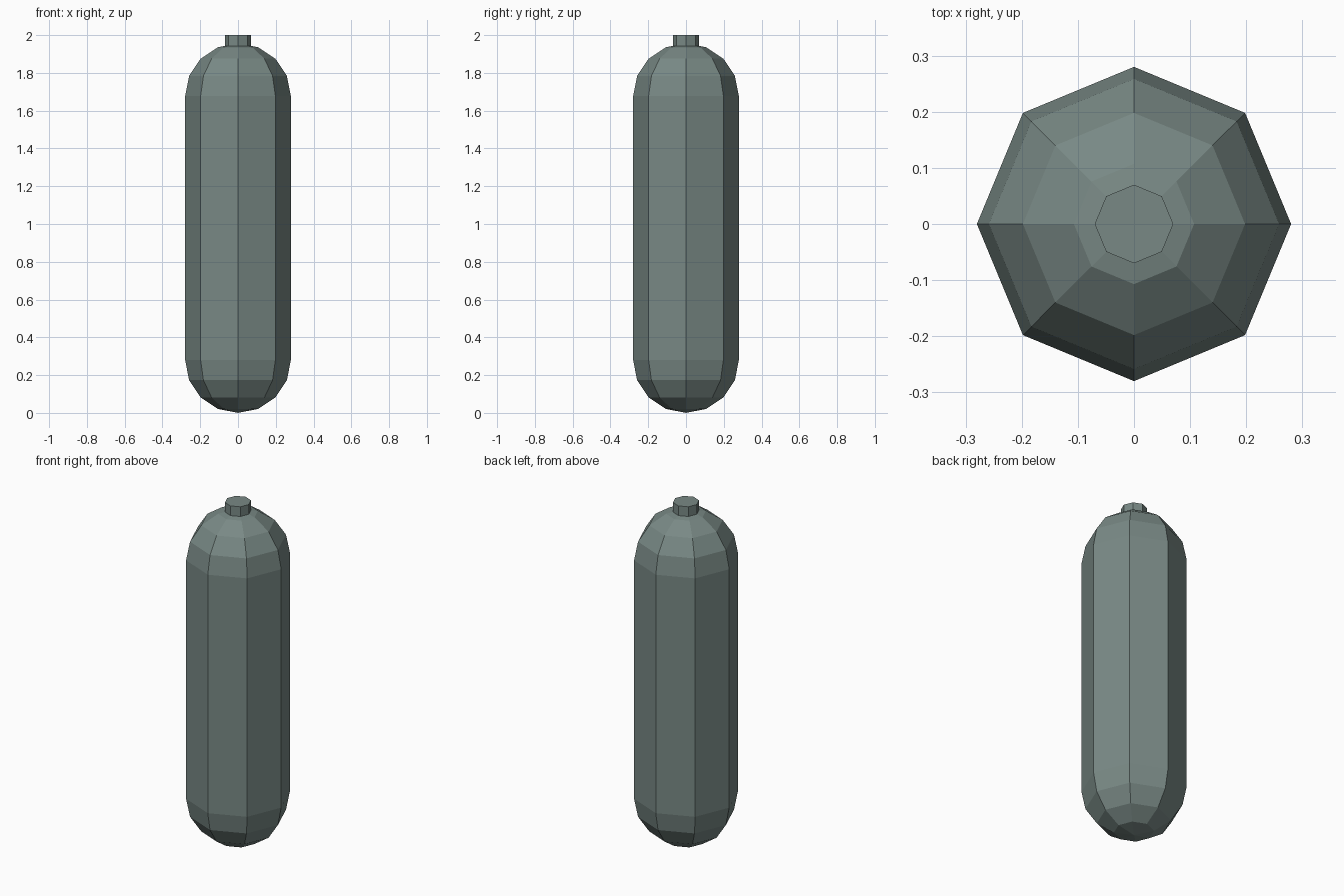
import bpy, bmesh, math

if "Cube" in bpy.data.objects:
    bpy.data.objects.remove(bpy.data.objects["Cube"])

SIDES = 8
R = 0.28
DOME_TOP = 1.677   # height where the upper dome starts

mat = bpy.data.materials.new("grey green metal")
mat.diffuse_color = (0.19, 0.25, 0.235, 1)
mat.use_nodes = True
mat.node_tree.nodes["Principled BSDF"].inputs["Base Color"].default_value = mat.diffuse_color


def lathe(name, profile):
    """Spin (radius, z) points round z; a radius of 0 makes a pole."""
    bm = bmesh.new()
    rings = []
    for r, z in profile:
        if r < 1e-5:
            rings.append([bm.verts.new((0, 0, z))] * SIDES)
        else:
            rings.append([bm.verts.new((r * math.cos(2 * math.pi * i / SIDES),
                                        r * math.sin(2 * math.pi * i / SIDES), z))
                          for i in range(SIDES)])
    for a, b in zip(rings, rings[1:]):
        for i in range(SIDES):
            j = (i + 1) % SIDES
            bm.faces.new(list(dict.fromkeys((a[i], a[j], b[j], b[i]))))
    bmesh.ops.recalc_face_normals(bm, faces=bm.faces)
    mesh = bpy.data.meshes.new(name)
    bm.to_mesh(mesh)
    bm.free()
    mesh.materials.append(mat)
    obj = bpy.data.objects.new(name, mesh)
    bpy.context.collection.objects.link(obj)
    return obj


# Tank body: straight wall with a faceted dome at each end
arc = [math.radians(22.5 * k) for k in range(5)]
bottom = [(R * math.cos(a), R - R * math.sin(a)) for a in reversed(arc)]
top = [(R * math.cos(a), DOME_TOP + R * math.sin(a)) for a in arc]
lathe("tank_body", bottom + top)

# Valve neck on top
lathe("valve_neck", [(0, 1.94), (0.07, 1.94), (0.07, 2.0), (0, 2.0)])
